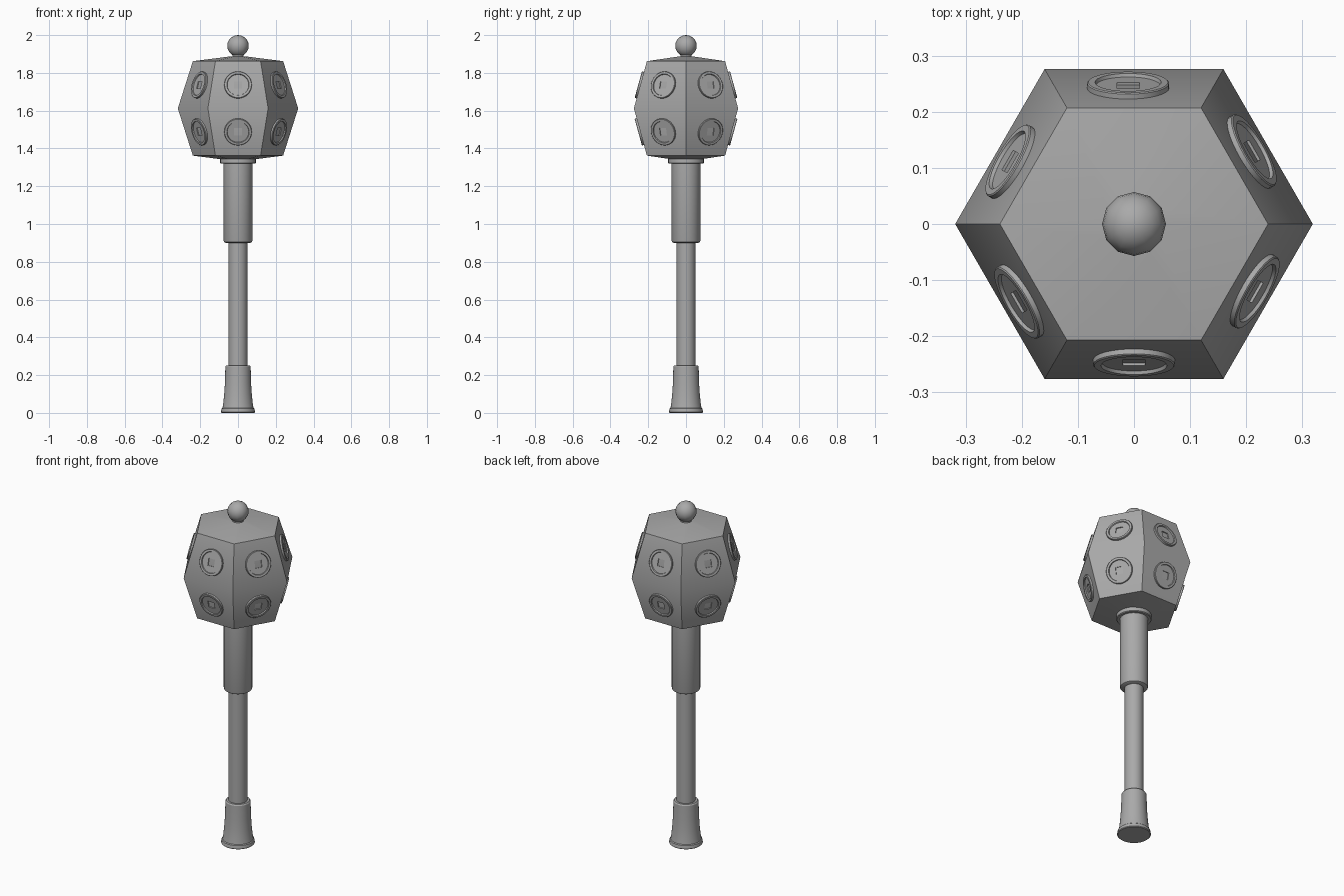
import bpy, bmesh, math
from mathutils import Matrix, Vector

cube = bpy.data.objects.get("Cube")
if cube:
    bpy.data.objects.remove(cube, do_unlink=True)

# One grey metal for everything
metal = bpy.data.materials.new("grey_metal")
metal.use_nodes = True
grey = (0.4, 0.4, 0.4, 1)
metal.diffuse_color = grey
metal.node_tree.nodes["Principled BSDF"].inputs["Base Color"].default_value = grey


def finish(name, bm, angle=30):
    bmesh.ops.remove_doubles(bm, verts=bm.verts, dist=1e-5)
    bmesh.ops.recalc_face_normals(bm, faces=bm.faces)
    mesh = bpy.data.meshes.new(name)
    bm.to_mesh(mesh)
    bm.free()
    mesh.materials.append(metal)
    obj = bpy.data.objects.new(name, mesh)
    bpy.context.collection.objects.link(obj)
    bpy.ops.object.select_all(action='DESELECT')
    obj.select_set(True)
    bpy.context.view_layer.objects.active = obj
    bpy.ops.object.shade_smooth_by_angle(angle=math.radians(angle))
    return obj


def skin(loops, cap=True):
    """Join successive rings of points with quads."""
    bm = bmesh.new()
    rings = [[bm.verts.new(p) for p in loop] for loop in loops]
    for a, b in zip(rings, rings[1:]):
        n = len(a)
        for i in range(n):
            j = (i + 1) % n
            bm.faces.new((a[i], a[j], b[j], b[i]))
    if cap:
        bm.faces.new(rings[0])
        bm.faces.new(rings[-1])
    return bm


def ring(r, z, n):
    return [(r * math.cos(i * math.tau / n), r * math.sin(i * math.tau / n), z)
            for i in range(n)]


def lathe(name, profile, n=32):
    return finish(name, skin([ring(r, z, n) for r, z in profile]))


# Handle, bottom to top
lathe("foot", [(0.086, 0), (0.09, 0.004), (0.087, 0.022), (0.082, 0.026),
               (0.078, 0.05), (0.073, 0.1), (0.069, 0.16), (0.067, 0.245),
               (0.062, 0.252)])
lathe("shaft", [(0.05, 0.24), (0.05, 0.92)])
lathe("grip", [(0.066, 0.9), (0.073, 0.904), (0.076, 0.912), (0.076, 1.33)])
lathe("collar", [(0.09, 1.32), (0.094, 1.324), (0.094, 1.345), (0.09, 1.36)])

# Six-sided head with softened edges
MID, HALF, WIDE, NARROW = 1.612, 0.25, 0.276, 0.207
corner = 1 / math.cos(math.pi / 6)
head = skin([ring(r * corner, z, 6) for r, z in (
    (0.06, 1.34), (NARROW, MID - HALF), (WIDE, MID),
    (NARROW, MID + HALF), (0.03, 1.888))])
sharp = [e for e in head.edges if e.calc_face_angle(0) > math.radians(20)]
bmesh.ops.bevel(head, geom=sharp, offset=0.009, segments=2, profile=0.5,
                affect='EDGES')
finish("head", head, 35)

# Knob on top
lathe("knob_neck", [(0.03, 1.875), (0.03, 1.91)], 16)
ball = bmesh.new()
bmesh.ops.create_uvsphere(ball, u_segments=12, v_segments=10, radius=0.057,
                          matrix=Matrix.Translation((0, 0, 1.943)))
finish("knob", ball, 60)


# Round medallion with a raised rim and a square hole
def square(half, z, n):
    pts = []
    for x, y, _ in ring(1, 0, n):
        s = half / max(abs(x), abs(y))
        pts.append((x * s, y * s, z))
    return pts


N = 32
medal = finish("medallion", skin([
    square(0.02, -0.003, N), square(0.02, 0.005, N), ring(0.057, 0.005, N),
    ring(0.059, 0.011, N), ring(0.071, 0.011, N), ring(0.073, 0.009, N),
    ring(0.073, -0.003, N)], cap=False))

# Two rows of medallions, one on every sloping face, drifting slightly around
tilt = math.atan((WIDE - NARROW) / HALF)
rise = 0.123
out = WIDE - rise * math.tan(tilt)
for row, sign in (("upper", 1), ("lower", -1)):
    for i in range(6):
        a = math.radians(60 * i - 90)
        outward = Vector((math.cos(a), math.sin(a), 0))
        side = Vector((-math.sin(a), math.cos(a), 0))
        normal = outward * math.cos(tilt) + Vector((0, 0, sign * math.sin(tilt)))
        up = normal.cross(side)
        place = outward * out + side * (0.0035 * i)
        place.z = MID + sign * rise
        m = Matrix((side, up, normal)).transposed().to_4x4()
        m.translation = place
        obj = bpy.data.objects.new(f"{row}_medallion_{i + 1}", medal.data)
        bpy.context.collection.objects.link(obj)
        obj.matrix_world = m
bpy.data.objects.remove(medal, do_unlink=True)
